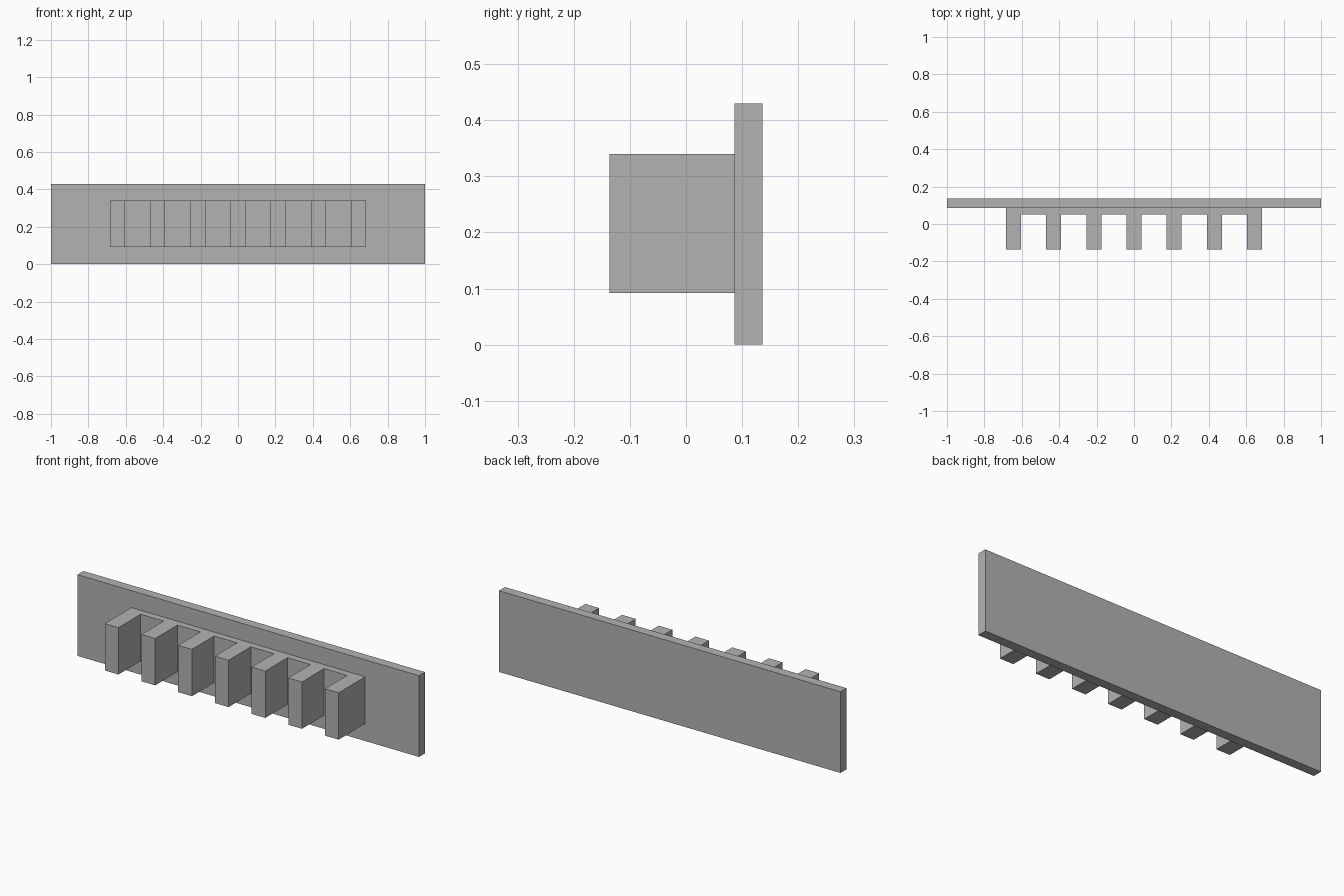
import bpy
import bmesh

cube = bpy.data.objects.get("Cube")
if cube:
    bpy.data.objects.remove(cube, do_unlink=True)

grey = bpy.data.materials.new("plain grey")
grey.use_nodes = True
colour = (0.45, 0.45, 0.45, 1)
grey.diffuse_color = colour
grey.node_tree.nodes["Principled BSDF"].inputs["Base Color"].default_value = colour


def extrude_outline(name, outline, bottom, top):
    """Extrude a plan outline upwards into a solid."""
    bm = bmesh.new()
    face = bm.faces.new([bm.verts.new((x, y, bottom)) for x, y in outline])
    result = bmesh.ops.extrude_face_region(bm, geom=[face])
    raised = [v for v in result["geom"] if isinstance(v, bmesh.types.BMVert)]
    bmesh.ops.translate(bm, verts=raised, vec=(0, 0, top - bottom))
    bmesh.ops.recalc_face_normals(bm, faces=bm.faces)
    mesh = bpy.data.meshes.new(name)
    bm.to_mesh(mesh)
    bm.free()
    mesh.materials.append(grey)
    obj = bpy.data.objects.new(name, mesh)
    bpy.context.collection.objects.link(obj)
    return obj


PLATE_BACK, PLATE_FRONT = 0.136, 0.086
SPINE_FRONT, TOOTH_FRONT = 0.05, -0.136
TEETH, PITCH, HALF_WIDTH = 7, 0.215, 0.04

# Tall back plate
extrude_outline("back_plate",
                [(-1, PLATE_FRONT), (1, PLATE_FRONT), (1, PLATE_BACK), (-1, PLATE_BACK)],
                0, 0.43)

# Comb: a thin spine with evenly spaced square teeth
teeth = []
for i in range(TEETH):
    x = (i - (TEETH - 1) / 2) * PITCH
    left, right = x - HALF_WIDTH, x + HALF_WIDTH
    teeth += [(left, SPINE_FRONT), (left, TOOTH_FRONT),
              (right, TOOTH_FRONT), (right, SPINE_FRONT)]
# The outer teeth run straight back to the plate
teeth[0] = (teeth[0][0], PLATE_FRONT)
teeth[-1] = (teeth[-1][0], PLATE_FRONT)
extrude_outline("toothed_comb", teeth, 0.092, 0.34)
